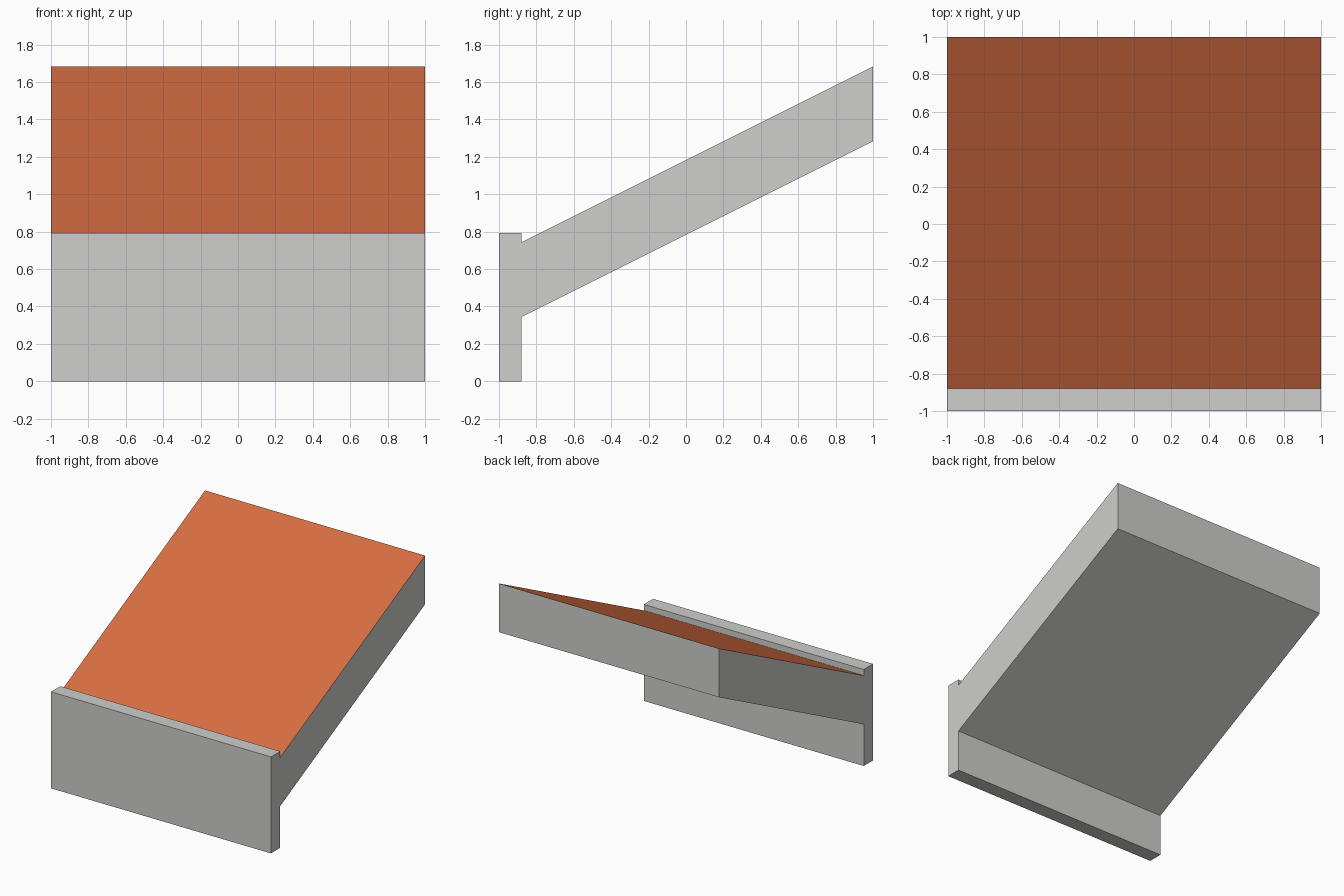
import bpy, bmesh

if "Cube" in bpy.data.objects:
    bpy.data.objects.remove(bpy.data.objects["Cube"])


def material(name, rgb):
    m = bpy.data.materials.new(name)
    m.diffuse_color = (*rgb, 1.0)
    m.use_nodes = True
    m.node_tree.nodes["Principled BSDF"].inputs["Base Color"].default_value = m.diffuse_color
    return m


grey = material("light grey", (0.62, 0.62, 0.605))
orange = material("terracotta", (0.68, 0.155, 0.054))

# Side outline (y, z): upright front wall joined to the sloping roof slab
outline = [(-1, 0), (-0.88, 0), (-0.88, 0.343), (1, 1.283),
           (1, 1.683), (-0.88, 0.743), (-0.88, 0.793), (-1, 0.793)]

# Extrude the outline across the full width
bm = bmesh.new()
side = bm.faces.new([bm.verts.new((-1, y, z)) for y, z in outline])
extruded = bmesh.ops.extrude_face_region(bm, geom=[side])
new_verts = [g for g in extruded["geom"] if isinstance(g, bmesh.types.BMVert)]
bmesh.ops.translate(bm, verts=new_verts, vec=(2, 0, 0))
# Make sure both ends are capped
bmesh.ops.holes_fill(bm, edges=[e for e in bm.edges if e.is_boundary], sides=0)
bmesh.ops.recalc_face_normals(bm, faces=bm.faces)

# Terracotta on the sloping upper surface only
for f in bm.faces:
    f.material_index = int(0.5 < f.normal.z < 0.99)

mesh = bpy.data.meshes.new("sloped_roof_with_wall")
bm.to_mesh(mesh)
bm.free()
mesh.materials.append(grey)
mesh.materials.append(orange)
roof = bpy.data.objects.new("sloped_roof_with_wall", mesh)
bpy.context.collection.objects.link(roof)
